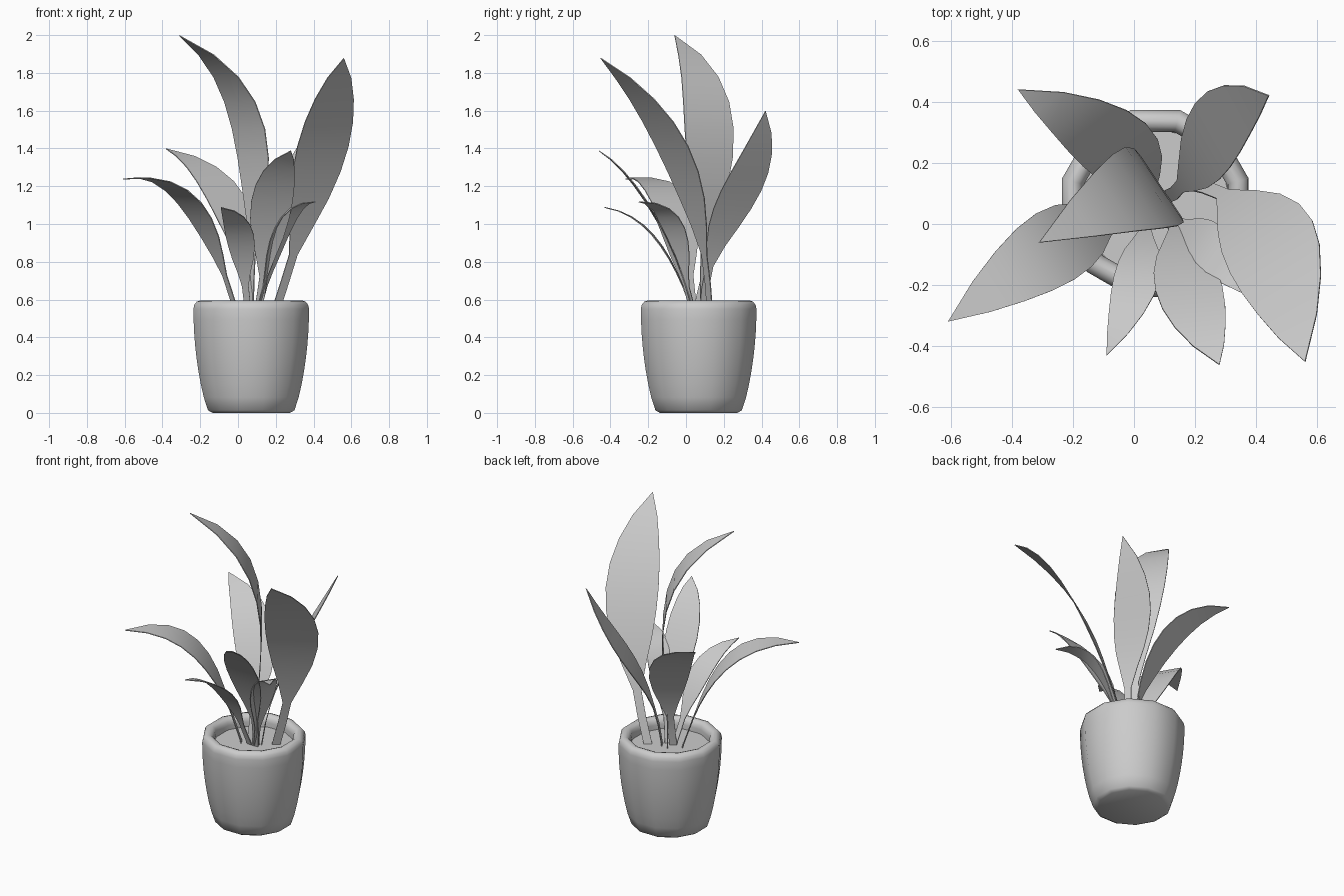
import bpy
import bmesh
import math
from mathutils import Matrix, Vector
from mathutils.geometry import interpolate_bezier

cube = bpy.data.objects.get("Cube")
if cube:
    bpy.data.objects.remove(cube, do_unlink=True)

POT_CENTRE = Vector((0.07, 0.067, 0))
POT_SIDES = 12
WALL_TOP = 0.55
SOIL_HEIGHT = 0.52
UP = Vector((0, 0, 1))


def make_material(name, colour):
    material = bpy.data.materials.new(name)
    material.use_nodes = True
    material.diffuse_color = colour
    shader = material.node_tree.nodes["Principled BSDF"]
    shader.inputs["Base Color"].default_value = colour
    return material


plain_grey = make_material("plain grey", (0.6, 0.6, 0.6, 1))


def make_object(name, bm):
    """Turn a bmesh into a smooth shaded object."""
    bmesh.ops.recalc_face_normals(bm, faces=bm.faces[:])
    mesh = bpy.data.meshes.new(name)
    bm.to_mesh(mesh)
    bm.free()
    mesh.materials.append(plain_grey)
    obj = bpy.data.objects.new(name, mesh)
    bpy.context.collection.objects.link(obj)
    bpy.ops.object.select_all(action="DESELECT")
    obj.select_set(True)
    bpy.context.view_layer.objects.active = obj
    bpy.ops.object.shade_smooth_by_angle(angle=math.radians(50))


def add_ring(bm, apothem, height, sides=POT_SIDES):
    """One polygon ring with a flat side facing each axis."""
    radius = apothem / math.cos(math.pi / sides)
    verts = []
    for i in range(sides):
        angle = (i + 0.5) * math.tau / sides
        offset = Vector((radius * math.cos(angle), radius * math.sin(angle), height))
        verts.append(bm.verts.new(POT_CENTRE + offset))
    return verts


def pot_profile():
    """Radius and height pairs from the base, up the wall and over the rim."""
    points = [(0.205, 0)]
    wall_steps = 8
    for i in range(wall_steps):
        rise = (i + 0.2) / wall_steps
        bulge = math.sin(rise * math.pi / 2) ** 0.7
        points.append((0.22 + 0.086 * bulge, WALL_TOP * rise))
    rim_steps = 6
    for i in range(rim_steps + 1):
        angle = math.pi * i / rim_steps
        points.append((0.27 + 0.036 * math.cos(angle),
                       WALL_TOP + 0.045 * math.sin(angle)))
    points.append((0.235, SOIL_HEIGHT - 0.02))
    return points


# Pot: closed base, curved wall, rounded rim and inner wall
bm = bmesh.new()
rings = [add_ring(bm, radius, height) for radius, height in pot_profile()]
bm.faces.new(rings[0])
for low, high in zip(rings, rings[1:]):
    for i in range(POT_SIDES):
        j = (i + 1) % POT_SIDES
        bm.faces.new((low[i], low[j], high[j], high[i]))
make_object("pot", bm)

# Soil: round flat disc inside the pot
bm = bmesh.new()
bm.faces.new(add_ring(bm, 0.24, SOIL_HEIGHT, sides=32))
make_object("soil", bm)


def make_leaf(name, base, low, high, tip, half_width, turn=0):
    """Ribbon leaf whose midline passes through four evenly spaced points."""
    base = Vector((*base, SOIL_HEIGHT))
    low, high, tip = Vector(low), Vector(high), Vector(tip)

    # Midline as a curve through the points
    first_handle = (18 * low - 9 * high - 5 * base + 2 * tip) / 6
    second_handle = (18 * high - 9 * low - 5 * tip + 2 * base) / 6
    midline = interpolate_bezier(base, first_handle, second_handle, tip, 11)

    # The blade lies level across the lean, turned a little about the stem
    across = (tip - base).cross(UP).normalized()
    across = Matrix.Rotation(math.radians(turn), 3, "Z") @ across

    bm = bmesh.new()
    rows = []
    stem_part = 0.2
    for i, middle in enumerate(midline[:-1]):
        along = i / (len(midline) - 1)
        blade = max(0, (along - stem_part) / (1 - stem_part))
        width = half_width * math.sin(math.pi * blade) ** 0.8
        offset = across * max(width, 0.01 + half_width / 10)
        rows.append((bm.verts.new(middle - offset), bm.verts.new(middle + offset)))
    for lower, upper in zip(rows, rows[1:]):
        bm.faces.new((lower[0], lower[1], upper[1], upper[0]))
    bm.faces.new((*rows[-1], bm.verts.new(tip)))
    bmesh.ops.recalc_face_normals(bm, faces=bm.faces[:])
    bmesh.ops.solidify(bm, geom=bm.faces[:], thickness=0.005)
    make_object(name, bm)


# Large leaves
make_leaf("tall_centre_leaf", base=(0.07, 0.1), low=(0.09, 0.115, 1.08),
          high=(0.03, 0.115, 1.6), tip=(-0.31, -0.06, 2), half_width=0.155, turn=11)
make_leaf("large_right_leaf", base=(0.19, 0.13), low=(0.35, 0.06, 1.04),
          high=(0.47, -0.12, 1.5), tip=(0.56, -0.45, 1.88), half_width=0.16)

# Middle leaves
make_leaf("back_right_leaf", base=(0.11, 0.09), low=(0.18, 0.17, 0.92),
          high=(0.28, 0.32, 1.24), tip=(0.44, 0.42, 1.6), half_width=0.12, turn=-17)
make_leaf("back_left_leaf", base=(0.06, 0.05), low=(0.03, 0.14, 0.87),
          high=(-0.1, 0.29, 1.2), tip=(-0.38, 0.44, 1.4), half_width=0.125, turn=-15)
make_leaf("long_left_leaf", base=(0, 0.04), low=(-0.12, 0, 0.87),
          high=(-0.3, -0.1, 1.16), tip=(-0.61, -0.32, 1.24), half_width=0.125)
make_leaf("front_right_leaf", base=(0.1, 0.04), low=(0.15, -0.07, 0.86),
          high=(0.19, -0.25, 1.18), tip=(0.28, -0.46, 1.39), half_width=0.11, turn=-17)

# Small leaves
make_leaf("small_front_leaf", base=(0.06, 0.04), low=(0.03, -0.06, 0.77),
          high=(0, -0.21, 0.98), tip=(-0.09, -0.43, 1.09), half_width=0.075, turn=14)
make_leaf("small_right_leaf", base=(0.1, 0.05), low=(0.17, -0.02, 0.78),
          high=(0.26, -0.09, 1.02), tip=(0.41, -0.25, 1.12), half_width=0.08, turn=10)
